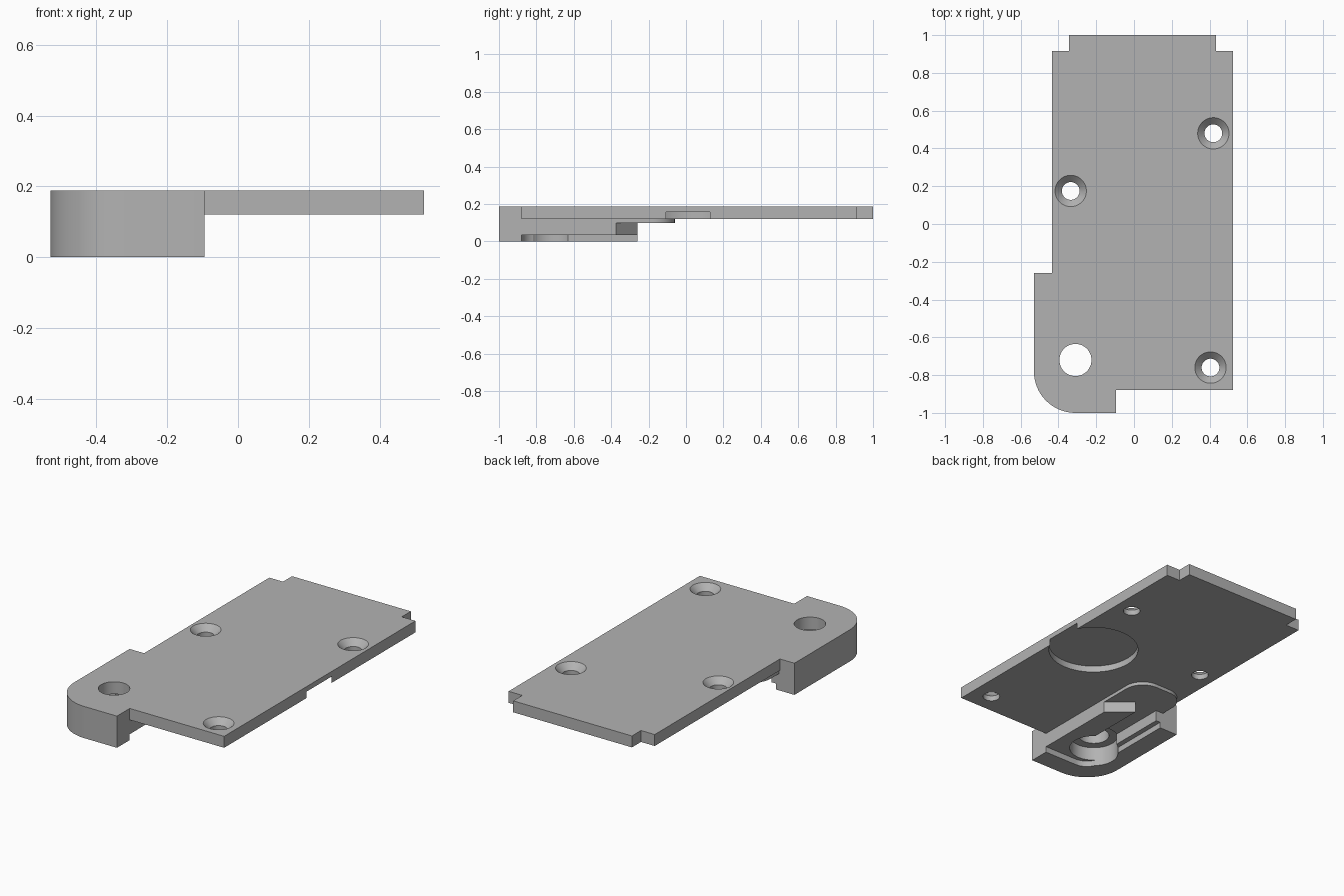
import bpy, bmesh
from math import sin, cos, radians

if "Cube" in bpy.data.objects:
    bpy.data.objects.remove(bpy.data.objects["Cube"], do_unlink=True)

grey = bpy.data.materials.new("plain_grey")
grey.use_nodes = True
colour = (0.45, 0.45, 0.45, 1)
grey.diffuse_color = colour
grey.node_tree.nodes["Principled BSDF"].inputs["Base Color"].default_value = colour


def make_object(name, bm):
    bmesh.ops.recalc_face_normals(bm, faces=bm.faces)
    mesh = bpy.data.meshes.new(name)
    bm.to_mesh(mesh)
    bm.free()
    mesh.materials.append(grey)
    obj = bpy.data.objects.new(name, mesh)
    bpy.context.collection.objects.link(obj)
    return obj


def prism(name, outline, bottom, top):
    """Extrude a flat outline upwards between two heights."""
    bm = bmesh.new()
    face = bm.faces.new([bm.verts.new((x, y, bottom)) for x, y in outline])
    new = bmesh.ops.extrude_face_region(bm, geom=[face])["geom"]
    verts = [v for v in new if isinstance(v, bmesh.types.BMVert)]
    bmesh.ops.translate(bm, vec=(0, 0, top - bottom), verts=verts)
    return make_object(name, bm)


def arc(cx, cy, radius, start, end, steps=16):
    angles = [radians(start + (end - start) * i / steps) for i in range(steps + 1)]
    return [(cx + radius * cos(a), cy + radius * sin(a)) for a in angles]


def cylinder(name, x, y, bottom, top, radius, top_radius=None):
    bm = bmesh.new()
    bmesh.ops.create_cone(bm, cap_ends=True, segments=48, radius1=radius,
                          radius2=top_radius or radius, depth=top - bottom)
    bmesh.ops.translate(bm, vec=(x, y, (bottom + top) / 2), verts=bm.verts)
    return make_object(name, bm)


def combine(target, tool, operation):
    """Apply one boolean step, then drop the tool."""
    mod = target.modifiers.new(operation, "BOOLEAN")
    mod.operation, mod.solver, mod.object = operation, "EXACT", tool
    graph = bpy.context.evaluated_depsgraph_get()
    result = bpy.data.meshes.new_from_object(target.evaluated_get(graph))
    target.modifiers.clear()
    target.data = result
    bpy.data.objects.remove(tool, do_unlink=True)


# Main plate with stepped rear corners and a rounded front corner
corner = arc(-0.31, -0.78, 0.22, 270, 180)
plate = prism("cover_plate", [
    (-0.345, 1), (0.435, 1), (0.435, 0.915), (0.525, 0.915), (0.525, -0.88),
    (-0.095, -0.88), (-0.095, -1)] + corner + [
    (-0.53, -0.26), (-0.435, -0.26), (-0.435, 0.915), (-0.345, 0.915)], 0.12, 0.188)

# Thick lug under the front corner, with a slanted inner end
lug = prism("lug", [(-0.095, -1)] + corner + [
    (-0.53, -0.26), (-0.23, -0.26), (-0.095, -0.375)], 0, 0.15)
combine(plate, lug, "UNION")

# Thin pad with rounded rear corners
pad = prism("pad", [(-0.43, -0.7), (-0.095, -0.7)]
            + arc(-0.215, -0.18, 0.12, 0, 90) + arc(-0.31, -0.18, 0.12, 90, 180),
            0.1, 0.14)
combine(plate, pad, "UNION")

# Rebate under the lug, leaving a low rim along its outer sides
rebate = prism("rebate", [(0.05, -0.2), (0.05, -0.88)]
               + arc(-0.31, -0.78, 0.1, 270, 180) + [(-0.41, -0.2)], -0.05, 0.035)
combine(plate, rebate, "DIFFERENCE")

# Slot, pivot counterbore and pivot hole
slot = prism("slot", [(-0.38, -0.72), (-0.23, -0.72), (-0.23, -0.2), (-0.38, -0.2)],
             -0.05, 0.1)
combine(plate, slot, "DIFFERENCE")
combine(plate, cylinder("counterbore", -0.31, -0.72, -0.05, 0.115, 0.135), "DIFFERENCE")
combine(plate, cylinder("pivot_hole", -0.31, -0.72, -0.05, 0.3, 0.085), "DIFFERENCE")

# Round recess underneath, breaking through the side edge
combine(plate, cylinder("round_recess", 0.305, 0.01, 0.05, 0.158, 0.25), "DIFFERENCE")

# Countersunk screw holes
for x, y in [(0.42, 0.48), (-0.335, 0.175), (0.405, -0.76)]:
    combine(plate, cylinder("screw_hole", x, y, 0.05, 0.3, 0.047), "DIFFERENCE")
    combine(plate, cylinder("countersink", x, y, 0.148, 0.198, 0.043, 0.093), "DIFFERENCE")

bpy.ops.object.select_all(action="DESELECT")
plate.select_set(True)
bpy.context.view_layer.objects.active = plate
bpy.ops.object.shade_smooth_by_angle(angle=radians(30))
